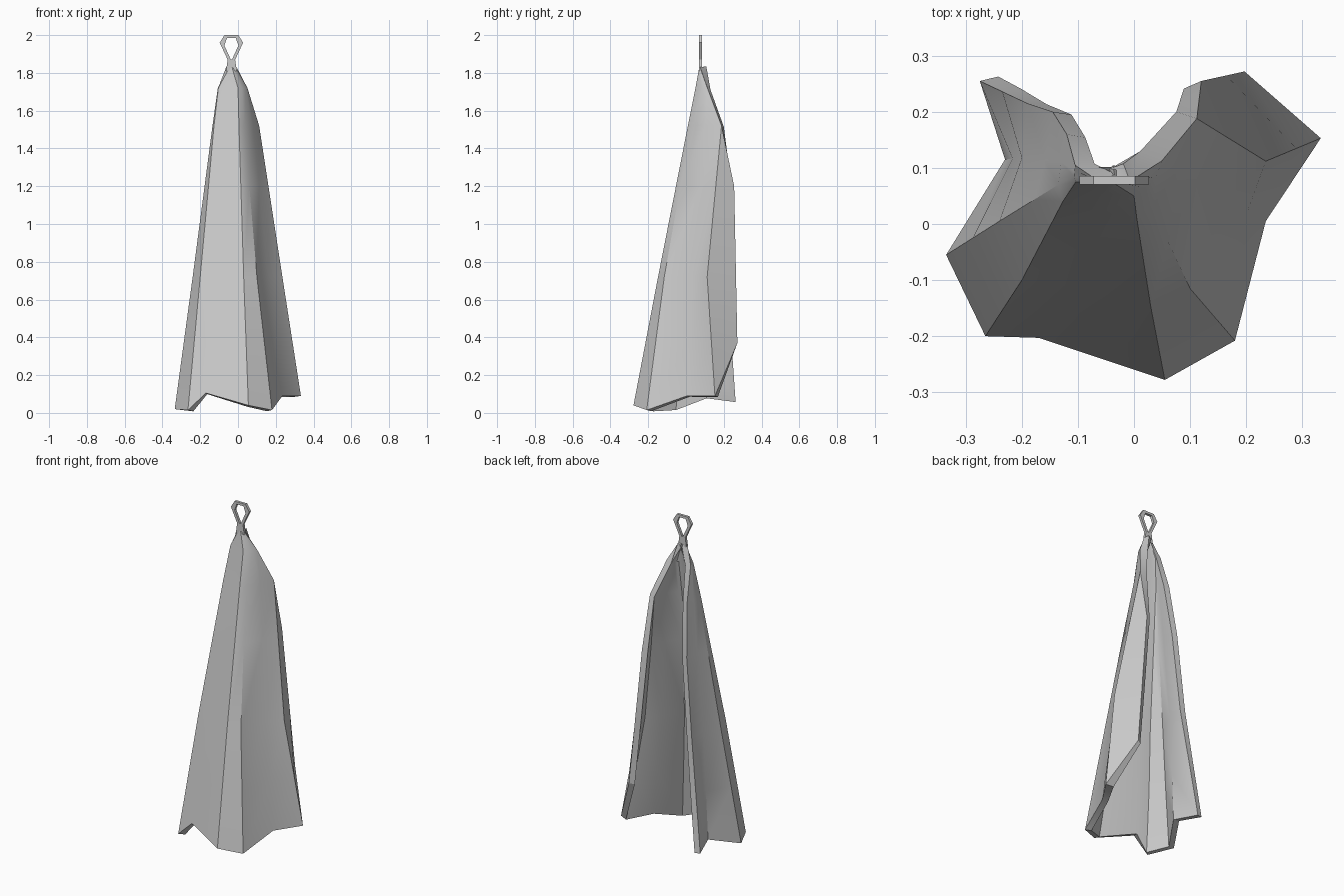
import bpy
import bmesh
from mathutils import Vector

cube = bpy.data.objects.get("Cube")
if cube:
    bpy.data.objects.remove(cube, do_unlink=True)

cloth_grey = bpy.data.materials.new("cloth_grey")
cloth_grey.use_nodes = True
GREY = (0.6, 0.6, 0.6, 1.0)
cloth_grey.diffuse_color = GREY
cloth_grey.node_tree.nodes["Principled BSDF"].inputs["Base Color"].default_value = GREY


def finish(name, bm, thickness, offset):
    """Turn a sheet into a thick object with sharp folds kept sharp."""
    mesh = bpy.data.meshes.new(name)
    bm.to_mesh(mesh)
    bm.free()
    obj = bpy.data.objects.new(name, mesh)
    bpy.context.collection.objects.link(obj)
    mesh.materials.append(cloth_grey)
    solid = obj.modifiers.new("thickness", 'SOLIDIFY')
    solid.thickness = thickness
    solid.offset = offset
    solid.use_even_offset = True
    bpy.ops.object.select_all(action='DESELECT')
    obj.select_set(True)
    bpy.context.view_layer.objects.active = obj
    bpy.ops.object.modifier_apply(modifier=solid.name)
    bpy.ops.object.shade_smooth_by_angle()
    return obj


def point_at_height(path, z):
    """Point on a rising fold line at a given height."""
    z = max(z, path[0][2])
    for a, b in zip(path, path[1:]):
        if z <= b[2]:
            return Vector(a).lerp(Vector(b), (z - a[2]) / (b[2] - a[2]))
    return Vector(path[-1])


# Fold lines of the cloth, from the right back edge round the front
# to the left back edge, each running from the hem to the shoulder
folds = [
    [(-.275, .255, .06), (-.19, .215, .72), (-.145, .2, 1.2), (-.12, .16, 1.52), (-.105, .105, 1.72)],
    [(-.23, .115, .08), (-.2, .118, .72), (-.13, .11, 1.52), (-.106, .095, 1.72)],
    [(-.335, -.055, .02), (-.24, .005, .72), (-.135, .07, 1.52), (-.107, .085, 1.72)],
    [(-.265, -.2, .015), (-.2, -.1, .72), (-.127, .04, 1.52), (-.104, .075, 1.72)],
    [(-.17, -.203, .105), (-.11, -.11, .72), (-.06, .02, 1.52), (-.05, .055, 1.72)],
    [(.055, -.278, .04), (.03, -.148, .72), (.005, .01, 1.52), (0, .05, 1.72)],
    [(.18, -.208, .015), (.1, -.115, .72), (.06, -.03, 1.2), (.035, .035, 1.52), (.02, .065, 1.72)],
    [(.235, .005, .09), (.16, .04, .72), (.08, .1, 1.52), (.04, .085, 1.72)],
    [(.333, .153, .09), (.235, .112, .72), (.112, .188, 1.52), (.05, .113, 1.72)],
    [(.197, .272, .37), (.12, .255, 1.2), (.112, .188, 1.52), (.05, .113, 1.72)],
]
NECK_X, NECK_Z = -.035, 1.83
levels = [0, .37, .72, 1.2, 1.52, 1.72, NECK_Z]

# Draped cloth, gathered at the neck
bm = bmesh.new()
columns = []
for i, fold in enumerate(folds):
    across = 2 * i / (len(folds) - 1) - 1
    neck = (NECK_X + .028 * across, .07 + .006 * across ** 2, NECK_Z)
    path = fold + [neck]
    columns.append([bm.verts.new(point_at_height(path, z)) for z in levels])
for left, right in zip(columns, columns[1:]):
    for row in range(len(levels) - 1):
        bm.faces.new((left[row], right[row], right[row + 1], left[row + 1]))
bmesh.ops.remove_doubles(bm, verts=bm.verts, dist=.0005)
finish("draped_cloth", bm, .034, -1)

# Flat hanging loop with a short stem, drawn as mirrored halves
bm = bmesh.new()
outer = [(.02, 1.87), (.062, 1.96), (.037, 2.0)]
inner = [(.004, 1.872), (.037, 1.945), (.023, 1.985)]


def ring(half):
    full = half + [(-x, z) for x, z in reversed(half)]
    return [bm.verts.new((NECK_X + x, .078, z)) for x, z in full]


rim, hole = ring(outer), ring(inner)
for i in range(len(rim)):
    j = (i + 1) % len(rim)
    bm.faces.new((rim[i], rim[j], hole[j], hole[i]))
stem = [bm.verts.new((NECK_X + x, .078, 1.81)) for x in (-.028, .028)]
bm.faces.new((stem[0], stem[1], rim[0], rim[-1]))
bmesh.ops.recalc_face_normals(bm, faces=bm.faces)
finish("hanging_loop", bm, .016, 0)
